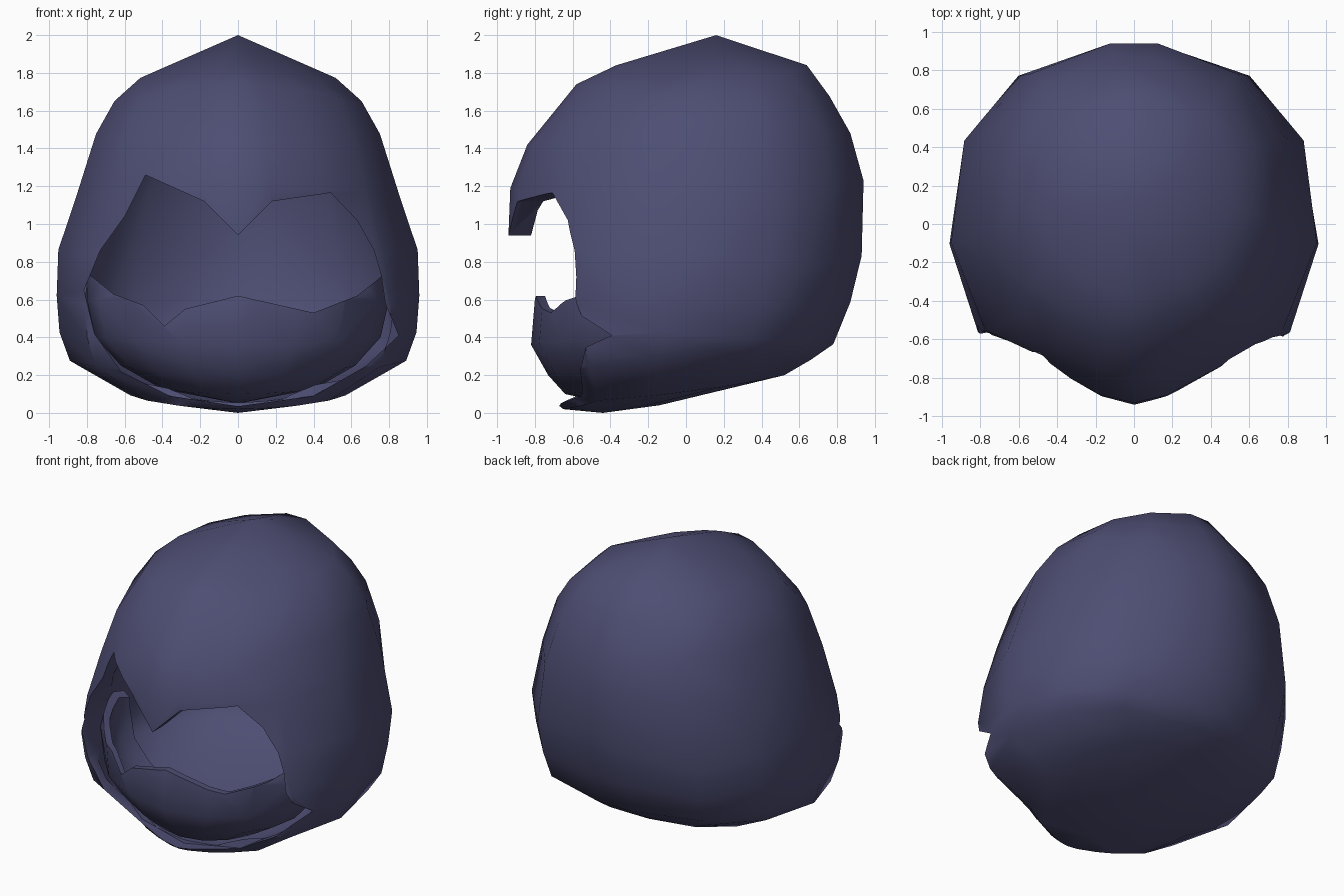
import bpy, bmesh, math

old = bpy.data.objects.get("Cube")
if old:
    bpy.data.objects.remove(old, do_unlink=True)

# Plan of the hood, from the pointed front to the broad back (half, then mirrored)
HALF = [(0, 1), (0.19, 0.96), (0.52, 0.81), (0.845, 0.62), (1, 0.1),
        (0.91, -0.47), (0.62, -0.83), (0.14, -1)]
HOOD_PLAN = HALF + [(-x, k) for x, k in HALF[:0:-1]]
ROUND_PLAN = [(math.sin(i * math.pi / 8), math.cos(i * math.pi / 8)) for i in range(16)]

cloth = bpy.data.materials.new("dark_indigo_cloth")
cloth.use_nodes = True
cloth.diffuse_color = (0.075, 0.075, 0.172, 1)
shader = cloth.node_tree.nodes["Principled BSDF"]
shader.inputs["Base Color"].default_value = cloth.diffuse_color
shader.inputs["Roughness"].default_value = 0.9


def finish(name, bm):
    bmesh.ops.recalc_face_normals(bm, faces=bm.faces)
    mesh = bpy.data.meshes.new(name)
    bm.to_mesh(mesh)
    bm.free()
    obj = bpy.data.objects.new(name, mesh)
    bpy.context.collection.objects.link(obj)
    mesh.materials.append(cloth)
    return obj


def loft(name, plan, top, rings, bottom):
    """Closed shell from tilted rings: front y, z, back y, z, half width, side z, corner dip."""
    bm = bmesh.new()
    loops = []
    for yf, zf, yb, zb, width, zs, dip in rings:
        loop = []
        for s, k in plan:
            z = (zf + zb) / 2 + k * (zf - zb) / 2
            z += s * s * (zs - (zf + zb) / 2) - dip * abs(s * k)
            # The front corners round off above the cheeks
            rounding = min(max((z - 0.62) / 0.3, 0), 1)
            fit = 1 - 0.24 * s ** 4 * max(k, 0) * rounding
            y = (yf + yb) / 2 + fit * k * (yf - yb) / 2
            loop.append(bm.verts.new((width * s * fit, y, z)))
        loops.append(loop)
    poles = [bm.verts.new((0, y, z)) for y, z in (top, bottom)]
    for i in range(len(plan)):
        j = (i + 1) % len(plan)
        for a, b in zip(loops, loops[1:]):
            bm.faces.new((a[i], a[j], b[j], b[i]))
        bm.faces.new((poles[0], loops[0][j], loops[0][i]))
        bm.faces.new((poles[1], loops[-1][i], loops[-1][j]))
    return finish(name, bm)


def prism(name, outline, depth):
    """Front outline extruded back to a depth that may vary with height."""
    bm = bmesh.new()
    near = [bm.verts.new((x, -2, z)) for x, z in outline]
    far = [bm.verts.new((x, depth(z), z)) for x, z in outline]
    bm.faces.new(near)
    bmesh.ops.triangulate(bm, faces=[bm.faces.new(far[::-1])])
    for i in range(len(outline)):
        j = (i + 1) % len(outline)
        bm.faces.new((near[i], far[i], far[j], near[j]))
    return finish(name, bm)


def hollow_and_cut(obj, thickness, cutters):
    """Give the shell a wall that thins towards the chin, then cut it."""
    group = obj.vertex_groups.new(name="wall")
    for v in obj.data.vertices:
        group.add([v.index], min(1, 0.35 + 0.7 * v.co.z), "REPLACE")
    bpy.ops.object.select_all(action="DESELECT")
    bpy.context.view_layer.objects.active = obj
    obj.select_set(True)
    wall = obj.modifiers.new("wall", "SOLIDIFY")
    wall.thickness, wall.offset, wall.vertex_group = thickness, -1, "wall"
    bpy.ops.object.modifier_apply(modifier="wall")
    for cutter in cutters:
        cutter.hide_render = True
        cut = obj.modifiers.new("cut", "BOOLEAN")
        cut.operation, cut.solver, cut.object = "DIFFERENCE", "EXACT", cutter
        bpy.ops.object.modifier_apply(modifier="cut")
        bpy.data.objects.remove(cutter, do_unlink=True)
    bpy.ops.object.shade_smooth_by_angle(angle=math.radians(42))


# Hood shell, peaked at the top and closed underneath
hood = loft("hood", HOOD_PLAN, (0.16, 2.0), [
    (-0.37, 1.84, 0.64, 1.85, 0.53, 1.78, 0.06),
    (-0.58, 1.74, 0.76, 1.68, 0.67, 1.65, 0.02),
    (-0.84, 1.42, 0.87, 1.48, 0.77, 1.48, 0),
    (-0.93, 1.19, 0.94, 1.23, 0.87, 1.17, 0),
    (-0.94, 0.94, 0.93, 0.85, 0.97, 0.87, 0.12),
    (-0.90, 0.62, 0.87, 0.60, 0.96, 0.63, 0.1),
    (-0.85, 0.40, 0.78, 0.37, 0.945, 0.43, 0.05),
    (-0.79, 0.20, 0.66, 0.28, 0.89, 0.28, 0),
    (-0.70, 0.06, 0.52, 0.20, 0.57, 0.10, 0),
    (-0.65, 0.02, -0.14, 0.04, 0.37, 0.05, 0),
], (-0.44, 0.0))

# Face opening with a centre point over the brow and uneven torn sides
opening = prism("opening_cutter", [
    (0, 0.94), (0.18, 1.12), (0.49, 1.165), (0.63, 1.02), (0.72, 0.86),
    (0.76, 0.72), (0.78, 0.58), (0.85, 0.41), (0.68, 0.25), (0.4, 0.09),
    (0, 0.035), (-0.36, 0.09), (-0.62, 0.22), (-0.76, 0.42), (-0.815, 0.65),
    (-0.73, 0.86), (-0.6, 1.04), (-0.49, 1.26), (-0.18, 1.12),
], lambda z: -0.28 if z > 0.4 else -0.62 + 0.85 * z)
hollow_and_cut(hood, 0.12, [opening])

# Face mask, a smaller bowl set inside the opening
mask = loft("face_mask", ROUND_PLAN, (-0.2, 0.95), [
    (-0.74, 0.82, 0.3, 0.82, 0.80, 0.82, 0),
    (-0.80, 0.60, 0.3, 0.60, 0.80, 0.60, 0),
    (-0.82, 0.36, 0.3, 0.38, 0.755, 0.40, 0),
    (-0.73, 0.20, 0.2, 0.22, 0.62, 0.25, 0),
    (-0.64, 0.10, 0.1, 0.13, 0.41, 0.13, 0),
], (-0.42, 0.05))
edge = prism("mask_edge_cutter", [
    (-1.2, 0.95), (-0.77, 0.72), (-0.66, 0.63), (-0.5, 0.57), (-0.39, 0.46),
    (-0.28, 0.55), (0, 0.62), (0.4, 0.53), (0.63, 0.62), (0.77, 0.73),
    (1.2, 0.95), (1.2, 1.5), (-1.2, 1.5),
], lambda z: 1)
bm = bmesh.new()
bmesh.ops.create_cube(bm, size=2)
bmesh.ops.translate(bm, verts=bm.verts, vec=(0, 0.85, 0.5))
hollow_and_cut(mask, 0.06, [edge, finish("mask_back_cutter", bm)])
